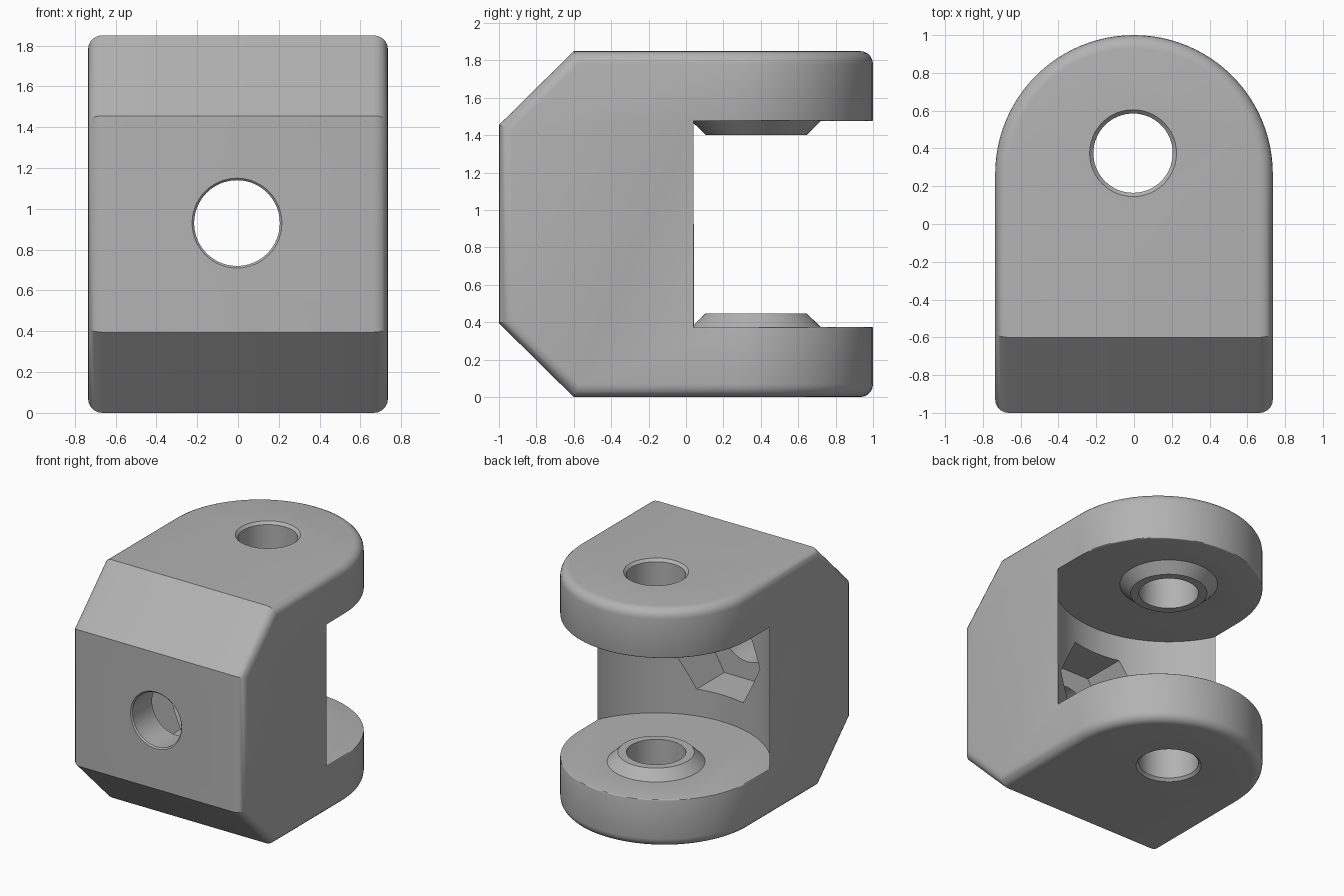
import bpy, bmesh, math
from mathutils import Vector, Matrix

if "Cube" in bpy.data.objects:
    bpy.data.objects.remove(bpy.data.objects["Cube"])

HALF, HEIGHT, MID = 0.735, 1.85, 0.925
LUG = 0.375              # lug thickness
PIN = Vector((-0.005, 0.375, 0))
RECESS_R = 0.81

grey = bpy.data.materials.new("plain grey")
grey.use_nodes = True
colour = (0.45, 0.45, 0.45, 1)
grey.diffuse_color = colour
grey.node_tree.nodes["Principled BSDF"].inputs["Base Color"].default_value = colour


def make(name, bm, helper=False):
    bmesh.ops.recalc_face_normals(bm, faces=bm.faces)
    mesh = bpy.data.meshes.new(name)
    bm.to_mesh(mesh)
    bm.free()
    mesh.materials.append(grey)
    ob = bpy.data.objects.new(name, mesh)
    bpy.context.collection.objects.link(ob)
    ob.hide_render = helper
    return ob


def lathe(name, rings, segs, matrix):
    """Closed solid of stacked rings given as (radius, height)."""
    bm = bmesh.new()
    loops = [[bm.verts.new((r * math.cos(2 * math.pi * i / segs),
                            r * math.sin(2 * math.pi * i / segs), z))
              for i in range(segs)] for r, z in rings]
    for a, b in zip(loops, loops[1:]):
        for i in range(segs):
            j = (i + 1) % segs
            bm.faces.new((a[i], a[j], b[j], b[i]))
    bm.faces.new(loops[0])
    bm.faces.new(loops[-1])
    bm.transform(matrix)
    return make(name, bm, True)


def combine(ob, other, operation):
    mod = ob.modifiers.new("combine", "BOOLEAN")
    mod.object, mod.operation, mod.solver = other, operation, "EXACT"
    bpy.context.view_layer.update()
    graph = bpy.context.evaluated_depsgraph_get()
    mesh = bpy.data.meshes.new_from_object(ob.evaluated_get(graph))
    ob.modifiers.clear()
    ob.data = mesh
    bpy.data.objects.remove(other)


# Body: rounded plan outline, extruded upward
bm = bmesh.new()
steps = 48
outline = [(HALF, -1)]
outline += [(HALF * math.cos(math.pi * i / steps), 1 - HALF + HALF * math.sin(math.pi * i / steps))
            for i in range(steps + 1)]
outline.append((-HALF, -1))
base = bm.faces.new([bm.verts.new((x, y, 0)) for x, y in outline])
top = bmesh.ops.extrude_face_region(bm, geom=[base])["geom"]
bmesh.ops.translate(bm, vec=(0, 0, HEIGHT), verts=[v for v in top if isinstance(v, bmesh.types.BMVert)])
bmesh.ops.recalc_face_normals(bm, faces=bm.faces)

# Sloped cuts on the front, above and below
for z, up in ((HEIGHT, 1), (0, -1)):
    cut = bmesh.ops.bisect_plane(bm, geom=bm.verts[:] + bm.edges[:] + bm.faces[:],
                                 plane_co=(0, -0.6, z), plane_no=(0, -0.395, 0.4 * up), clear_outer=True)
    bmesh.ops.edgenet_fill(bm, edges=[e for e in cut["geom_cut"] if isinstance(e, bmesh.types.BMEdge)])
bmesh.ops.recalc_face_normals(bm, faces=bm.faces)


def is_side(face):
    return abs(face.normal.z) < 0.01 and face.normal.y > -0.1


# Rounded outer rim
rim = [e for e in bm.edges if sum(is_side(f) for f in e.link_faces) == 1]
bmesh.ops.bevel(bm, geom=rim, offset=0.07, segments=5, profile=0.5, affect="EDGES", clamp_overlap=True)
body = make("clevis_body", bm)

# Round recess between the lugs
combine(body, lathe("recess_cutter", [(RECESS_R, LUG), (RECESS_R, HEIGHT - LUG)], 128,
                    Matrix.Translation(PIN)), "DIFFERENCE")

# Small rounding along the recess opening
bm = bmesh.new()
bm.from_mesh(body.data)
bmesh.ops.remove_doubles(bm, verts=bm.verts, dist=0.0005)
opening = []
for e in bm.edges:
    a, b = (v.co for v in e.verts)
    on_side = [abs(v.co.x) > HALF - 0.001 or v.co.y > 1 - HALF and
               math.hypot(v.co.x, v.co.y - 1 + HALF) > HALF - 0.004 for v in e.verts]
    in_range = all(LUG - 0.001 < c.z < HEIGHT - LUG + 0.001 for c in (a, b))
    if all(on_side) and in_range and len(e.link_faces) == 2 and e.calc_face_angle(0) > 0.8:
        opening.append(e)
bmesh.ops.bevel(bm, geom=opening, offset=0.03, segments=3, profile=0.5, affect="EDGES", clamp_overlap=True)
bm.to_mesh(body.data)
bm.free()

# Tapered bosses on the inner lug faces
for z, up in ((LUG, 1), (HEIGHT - LUG, -1)):
    boss = lathe("boss", [(0.345, -0.05 * up), (0.345, 0), (0.27, 0.073 * up)], 64,
                 Matrix.Translation(PIN + Vector((0, 0, z))))
    combine(body, boss, "UNION")

# Pin hole through both lugs, with slightly chamfered mouths
pin = [(0.25, -0.02), (0.21, 0.02), (0.21, HEIGHT - 0.02), (0.25, HEIGHT + 0.02)]
combine(body, lathe("pin_cutter", pin, 64, Matrix.Translation(PIN)), "DIFFERENCE")

# Bolt hole through the front, with a six-sided pocket behind it
along_y = Matrix.Translation((PIN.x, 0, MID + 0.005)) @ Matrix.Rotation(-math.pi / 2, 4, "X")
bolt = [(0.23, -1.01), (0.21, -0.99), (0.21, 0)]
combine(body, lathe("bolt_cutter", bolt, 64, along_y), "DIFFERENCE")
combine(body, lathe("pocket_cutter", [(0.4, -0.75), (0.4, 0)], 6, along_y), "DIFFERENCE")

bpy.ops.object.select_all(action="DESELECT")
body.select_set(True)
bpy.context.view_layer.objects.active = body
bpy.ops.object.shade_smooth_by_angle(angle=math.radians(30))
